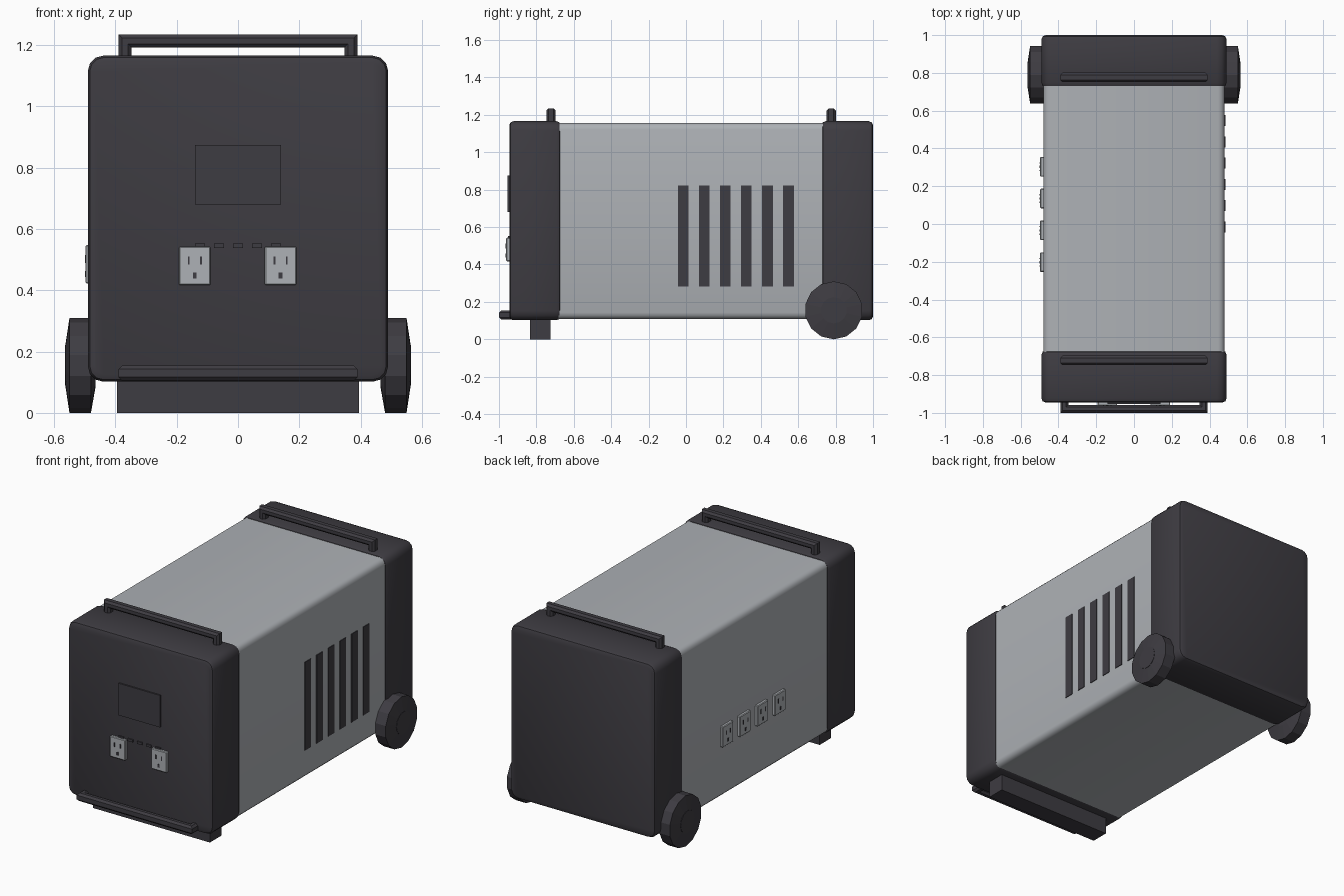
import bpy, bmesh, math
from mathutils import Matrix, Vector

if "Cube" in bpy.data.objects:
    bpy.data.objects.remove(bpy.data.objects["Cube"])


def material(name, rgb):
    m = bpy.data.materials.new(name)
    m.diffuse_color = (*rgb, 1)
    m.use_nodes = True
    m.node_tree.nodes["Principled BSDF"].inputs["Base Color"].default_value = m.diffuse_color
    return m


DARK = material("charcoal plastic", (0.048, 0.045, 0.054))
LIGHT = material("silver grey", (0.42, 0.44, 0.465))


def finish(bm, name, mat, matrix=None, smooth=False):
    if matrix:
        bm.transform(matrix)
    bmesh.ops.recalc_face_normals(bm, faces=bm.faces[:])
    me = bpy.data.meshes.new(name)
    bm.to_mesh(me)
    bm.free()
    me.materials.append(mat)
    ob = bpy.data.objects.new(name, me)
    bpy.context.collection.objects.link(ob)
    if smooth:
        bpy.ops.object.select_all(action='DESELECT')
        ob.select_set(True)
        bpy.context.view_layer.objects.active = ob
        bpy.ops.object.shade_smooth_by_angle(angle=math.radians(40))
    return ob


def box_bm(lo, hi):
    lo, hi = Vector(lo), Vector(hi)
    bm = bmesh.new()
    bmesh.ops.create_cube(bm, size=1)
    for v in bm.verts:
        v.co = Vector([(lo[i] + hi[i]) / 2 + v.co[i] * (hi[i] - lo[i]) for i in range(3)])
    return bm


def box(name, lo, hi, mat, matrix=None, bevel=0):
    bm = box_bm(lo, hi)
    if bevel:
        bmesh.ops.bevel(bm, geom=bm.edges[:], offset=bevel, segments=1, affect='EDGES')
    return finish(bm, name, mat, matrix)


def rounded_block(name, lo, hi, mat, corner, segments, rim=0):
    """Box with the edges along y rounded, then optionally both end rims."""
    bm = box_bm(lo, hi)
    long_edges = [e for e in bm.edges
                  if abs(e.verts[0].co.y - e.verts[1].co.y) > 0.01]
    bmesh.ops.bevel(bm, geom=long_edges, offset=corner, segments=segments,
                    profile=0.5, affect='EDGES')
    if rim:
        ends = [e for e in bm.edges
                if abs(e.verts[0].co.y - e.verts[1].co.y) < 1e-5]
        bmesh.ops.bevel(bm, geom=ends, offset=rim, segments=2,
                        profile=0.5, affect='EDGES')
    return finish(bm, name, mat, smooth=True)


# Main housing and the two end caps
rounded_block("main_housing", (-0.48, -0.72, 0.108), (0.48, 0.78, 1.157), LIGHT, 0.035, 3)
rounded_block("front_cap", (-0.49, -0.945, 0.102), (0.49, -0.67, 1.166), DARK, 0.05, 3, 0.022)
rounded_block("rear_cap", (-0.49, 0.725, 0.102), (0.49, 1.0, 1.166), DARK, 0.05, 3, 0.022)


# U-shaped carry handles: base at local z = 0, bar along x
def handle(name, matrix, height):
    w, t, d = 0.39, 0.043, 0.025
    outline = [(-w, -0.02), (-w, height), (w, height), (w, -0.02),
               (w - t, -0.02), (w - t, height - t), (t - w, height - t), (t - w, -0.02)]
    bm = bmesh.new()
    face = bm.faces.new([bm.verts.new((x, -d, z)) for x, z in outline])
    ext = bmesh.ops.extrude_face_region(bm, geom=[face])
    bmesh.ops.translate(bm, vec=(0, 2 * d, 0),
                        verts=[g for g in ext["geom"] if isinstance(g, bmesh.types.BMVert)])
    rims = [e for e in bm.edges if abs(e.verts[0].co.y - e.verts[1].co.y) < 1e-5]
    bmesh.ops.bevel(bm, geom=rims, offset=0.012, segments=1, affect='EDGES')
    finish(bm, name, DARK, matrix)


handle("front_top_handle", Matrix.Translation((0, -0.722, 1.164)), 0.071)
handle("rear_top_handle", Matrix.Translation((0, 0.776, 1.164)), 0.071)
handle("lower_front_handle",
       Matrix.Translation((0, -0.943, 0.13)) @ Matrix.Rotation(math.pi / 2, 4, 'X'), 0.057)

# Front support foot
box("front_foot", (-0.395, -0.835, 0), (0.395, -0.725, 0.13), DARK)


# Wheels: lathed profile of (distance from centre line, radius)
def wheel(name, side, sides=14):
    profile = [(0.465, 0.07), (0.48, 0.155), (0.55, 0.155), (0.563, 0.07)]
    bm = bmesh.new()
    rings = []
    for x, r in profile:
        rings.append([bm.verts.new((side * x,
                                    0.79 + r * math.sin(2 * math.pi * i / sides),
                                    0.155 + r * math.cos(2 * math.pi * i / sides)))
                      for i in range(sides)])
    for a, b in zip(rings, rings[1:]):
        for i in range(sides):
            j = (i + 1) % sides
            bm.faces.new((a[i], a[j], b[j], b[i]))
    bm.faces.new(rings[0])
    bm.faces.new(rings[-1])
    finish(bm, name, DARK)
    # hub disc
    hub = bmesh.new()
    bmesh.ops.create_cone(hub, cap_ends=True, segments=sides, radius1=0.068,
                          radius2=0.068, depth=0.006)
    finish(hub, name + "_hub", DARK,
           Matrix.Translation((side * 0.562, 0.79, 0.155)) @ Matrix.Rotation(math.pi / 2, 4, 'Y'))


wheel("right_wheel", 1)
wheel("left_wheel", -1)

# Display and button row on the front
box("display_screen", (-0.14, -0.954, 0.68), (0.14, -0.94, 0.875), DARK)
for i in range(5):
    x = -0.124 + i * 0.062
    box(f"button_{i + 1}", (x - 0.017, -0.952, 0.538), (x + 0.017, -0.94, 0.553), DARK)


# Power outlets: local x across, -y outwards, z up
def outlet(name, matrix):
    box(name + "_plate", (-0.052, -0.017, -0.063), (0.052, 0.005, 0.063), LIGHT, matrix, 0.004)
    for n, x in enumerate((-0.02, 0.02)):
        box(f"{name}_slot_{n + 1}", (x - 0.003, -0.0195, 0.005), (x + 0.003, -0.012, 0.031),
            DARK, matrix)
    box(name + "_ground_hole", (-0.006, -0.0195, -0.042), (0.006, -0.012, -0.022), DARK, matrix)


for i, x in enumerate((-0.141, 0.139)):
    outlet(f"front_outlet_{i + 1}", Matrix.Translation((x, -0.945, 0.48)))
for i, y in enumerate((-0.202, -0.034, 0.135, 0.303)):
    outlet(f"side_outlet_{i + 1}",
           Matrix.Translation((-0.48, y, 0.485)) @ Matrix.Rotation(-math.pi / 2, 4, 'Z'))

# Cooling vents on the right side
for i in range(6):
    y = -0.044 + i * 0.1125
    box(f"vent_slot_{i + 1}", (0.477, y, 0.283), (0.484, y + 0.058, 0.822), DARK)
